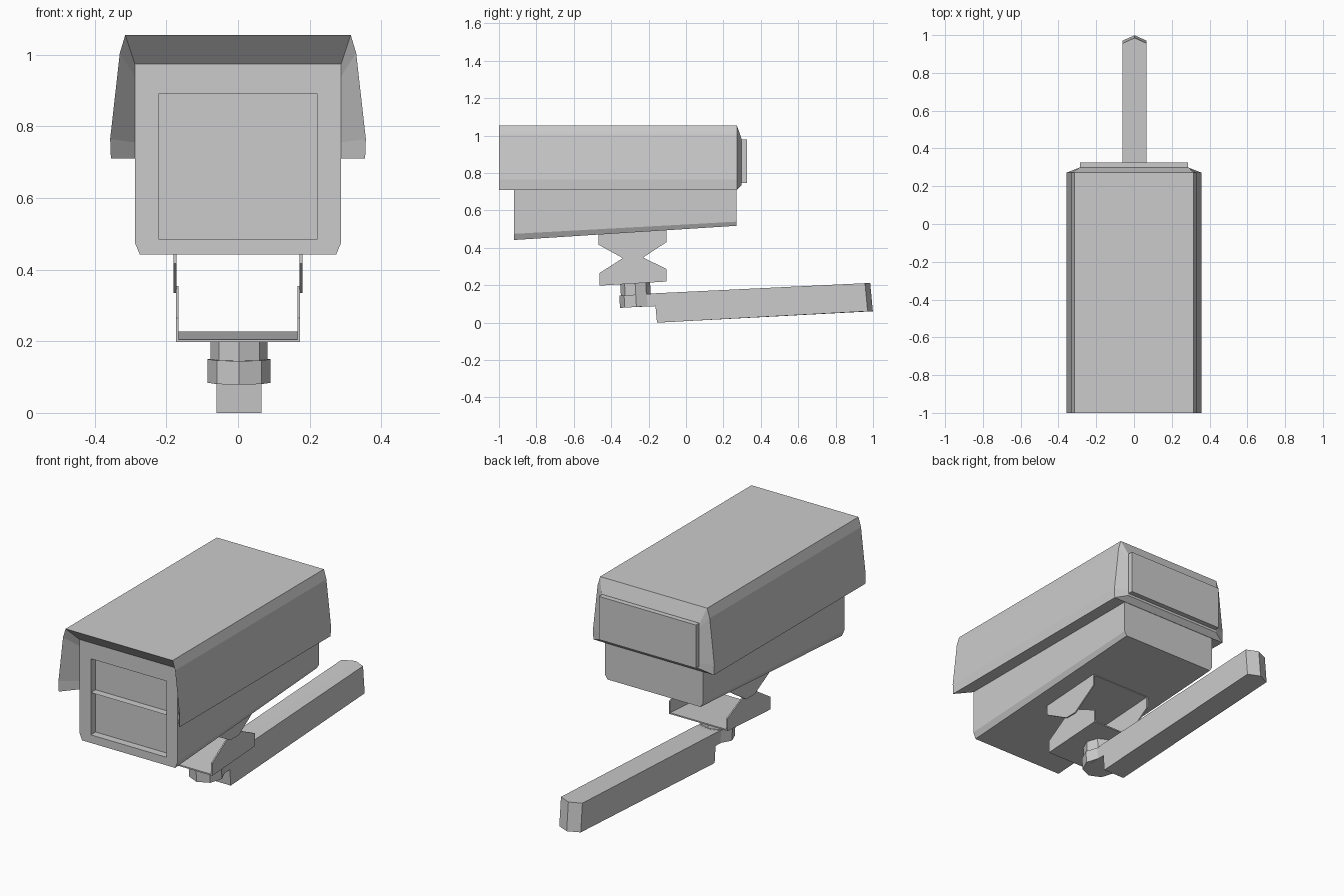
import bpy, bmesh, math

if "Cube" in bpy.data.objects:
    bpy.data.objects.remove(bpy.data.objects["Cube"])

def loft(name, loops, ring=None, cap_first=True, cap_last=True, extra=()):
    """Skin equal-length point loops; ring[i] False leaves span i open along its last edge."""
    bm = bmesh.new()
    vs = [[bm.verts.new(p) for p in l] for l in loops]
    n = len(loops[0])
    for i in range(len(vs) - 1):
        a, b = vs[i], vs[i + 1]
        for k in range(n if ring is None or ring[i] else n - 1):
            j = (k + 1) % n
            bm.faces.new((a[k], a[j], b[j], b[k]))
    if cap_first:
        bm.faces.new(vs[0])
    if cap_last:
        bm.faces.new(vs[-1])
    for f in extra:
        bm.faces.new([vs[i][k] for i, k in f])
    bmesh.ops.recalc_face_normals(bm, faces=bm.faces)
    me = bpy.data.meshes.new(name)
    bm.to_mesh(me)
    bm.free()
    ob = bpy.data.objects.new(name, me)
    bpy.context.collection.objects.link(ob)
    return ob

def at_y(section, y):
    return [(x, y, z) for x, z in section]

def sym(half):
    """Left half section, mirrored to a full section."""
    return half + [(-x, z) for x, z in reversed(half)]

def prism(name, yz, x0, x1, mirror=False):
    ob = loft(name, [[(x, y, z) for y, z in yz] for x in (x0, x1)])
    if mirror:
        ob.modifiers.new("mirror", 'MIRROR')
    return ob

# Camera housing body with recessed front window and sloping underside
window = sym([(-.222, .89), (-.222, .53), (-.222, .485)])
front = sym([(-.288, .975), (-.288, .475), (-.274, .442)])
rear = sym([(-.288, .975), (-.288, .54), (-.274, .518)])
loft("housing_body", [at_y(window, -.88), at_y(window, -.92),
                      at_y(front, -.92), at_y(rear, .27)])

# Sun hood: flared front lip, straight shell, tapered rear
inner = sym([(-.288, .71), (-.288, .755), (-.288, .94), (-.288, .975)])
outer = sym([(-.355, .71), (-.357, .765), (-.33, 1.005), (-.315, 1.055)])
tail = sym([(-.29, .735), (-.29, .765), (-.29, .955), (-.29, .98)])
loft("sun_hood",
     [at_y(inner, -.92), at_y(outer, -1), at_y(outer, .272), at_y(tail, .298)],
     ring=[False, False, True], cap_first=False,
     extra=[[(0, 0), (1, 0), (2, 0), (2, 7), (1, 7), (0, 7)]])

# Rear panel
panel = sym([(-.286, .748), (-.286, .978)])
loft("rear_panel", [at_y(panel, .29), at_y(panel, .325)])

# Upper bracket: pair of tapered tabs and a plate under the body
prism("upper_bracket_tabs", [(-.468, .474), (-.468, .417), (-.32, .335),
                             (-.25, .335), (-.105, .43), (-.105, .497)],
      .172, .18, mirror=True)
prism("upper_bracket_plate", [(-.468, .468), (-.105, .491), (-.105, .5), (-.468, .477)],
      -.18, .18)

# Lower bracket: matching tabs and a tilted base plate
prism("lower_bracket_tabs", [(-.463, .198), (-.463, .265), (-.322, .355),
                             (-.245, .355), (-.103, .287), (-.103, .22)],
      .166, .173, mirror=True)
prism("lower_bracket_plate", [(-.463, .198), (-.103, .22), (-.103, .227), (-.463, .205)],
      -.173, .173)

# Octagonal swivel collar and nut, tilted with the bracket
for name, r, h, y, z in (("swivel_collar", .08, .075, -.27, .178),
                         ("swivel_nut", .088, .066, -.267, .117)):
    bpy.ops.mesh.primitive_cylinder_add(vertices=8, radius=r, depth=h, location=(.003, y, z),
                                        rotation=(math.atan(.06), 0, 0))
    bpy.context.object.name = name

# Wall arm: notched under the nut, ending in a shallow ridge
def arm_loop(x, tip):
    return [(x, y, z) for y, z in [(-.155, .004), (-.163, .092), (-.26, .088), (-.26, .15),
                                   (-.165, .161), (.957 + tip, .215), (.971 + tip, .065)]]

loft("wall_arm", [arm_loop(-.06, 0), arm_loop(.003, .028), arm_loop(.066, 0)])
for ob in bpy.data.objects:
    if ob.name == "wall_arm":
        ob.location.z = -.004
